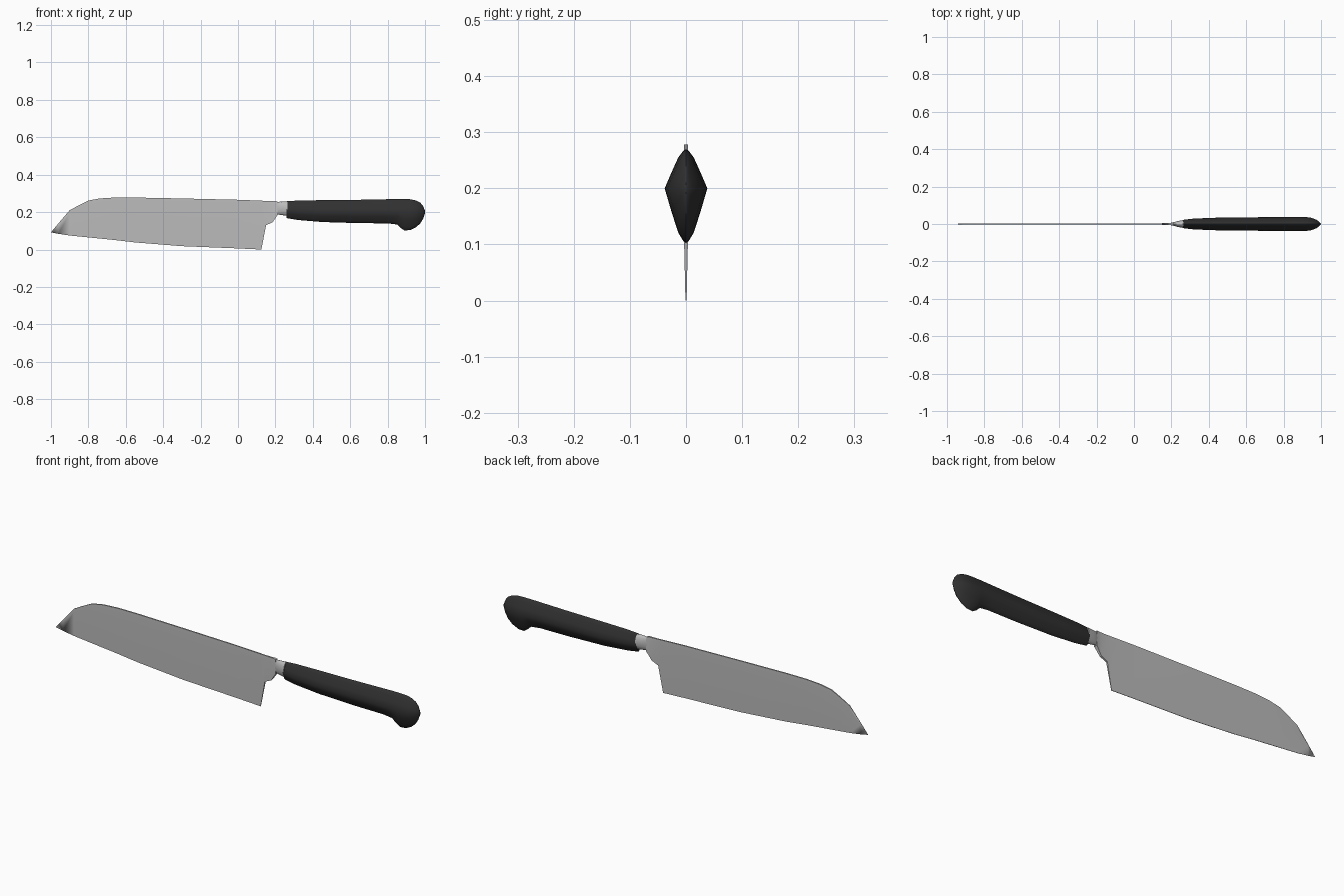
import bpy, bmesh, math

cube = bpy.data.objects.get("Cube")
if cube:
    bpy.data.objects.remove(cube, do_unlink=True)


def material(name, colour, roughness):
    m = bpy.data.materials.new(name)
    m.use_nodes = True
    m.diffuse_color = (*colour, 1)
    bsdf = m.node_tree.nodes["Principled BSDF"]
    bsdf.inputs["Base Color"].default_value = (*colour, 1)
    bsdf.inputs["Roughness"].default_value = roughness
    return m


steel = material("steel grey", (0.5, 0.5, 0.5), 0.4)
black = material("handle black", (0.03, 0.03, 0.03), 0.6)


def loft(name, rings, mat, angle):
    """Skin a row of closed rings, cap both ends and smooth below the angle."""
    bm = bmesh.new()
    loops = [[bm.verts.new(p) for p in ring] for ring in rings]
    n = len(loops[0])
    for a, b in zip(loops, loops[1:]):
        for i in range(n):
            j = (i + 1) % n
            bm.faces.new((a[i], a[j], b[j], b[i]))
    bm.faces.new(loops[0])
    bm.faces.new(loops[-1])
    bmesh.ops.remove_doubles(bm, verts=bm.verts, dist=0.0001)
    bmesh.ops.recalc_face_normals(bm, faces=bm.faces)
    mesh = bpy.data.meshes.new(name)
    bm.to_mesh(mesh)
    bm.free()
    mesh.materials.append(mat)
    ob = bpy.data.objects.new(name, mesh)
    bpy.context.collection.objects.link(ob)
    bpy.ops.object.select_all(action='DESELECT')
    ob.select_set(True)
    bpy.context.view_layer.objects.active = ob
    bpy.ops.object.shade_smooth_by_angle(angle=math.radians(angle))
    return ob


def section(half, x, top, mid, bottom, width):
    """Place a unit half outline, mirrored in y, between top and bottom."""
    full = half + [(-u, v) for u, v in reversed(half) if u > 0]
    return [(x, u * width, mid + v * ((top - mid) if v > 0 else (mid - bottom)))
            for u, v in full]


# Blade: columns of x, spine height, edge height, half thickness
columns = [
    (-1.0, .092, .092, 0), (-.96, .14, .084, .001), (-.9, .21, .075, .002),
    (-.85, .237, .07, .003), (-.8, .262, .065, .0035), (-.74, .273, .059, .004),
    (-.66, .278, .051, .004), (-.55, .278, .038, .004), (-.3, .273, .018, .004),
    (0, .266, .006, .004), (.125, .261, 0, .004), (.15, .26, .13, .004),
    (.185, .259, .146, .005), (.2, .259, .168, .007), (.212, .257, .185, .009),
]
blade_rings = []
for x, top, low, t in columns:
    shoulder = top - 0.12 * (top - low)
    edge = t if x > .14 else t * 0.25
    side = [(t * 0.8, top), (t, shoulder), (edge, low)]
    blade_rings.append([(x, y, z) for y, z in side]
                       + [(x, -y, z) for y, z in reversed(side)])
blade = loft("blade", blade_rings, steel, 30)
# The point is rounded over rather than creased
for e in blade.data.edges:
    if min(blade.data.vertices[v].co.x for v in e.vertices) < -.98:
        e.use_edge_sharp = False

# Bolster: oval collar flaring from the blade to the handle
oval = [(math.sin(math.pi * i / 8), math.cos(math.pi * i / 8)) for i in range(9)]
oval[0], oval[-1] = (0, 1), (0, -1)
collar = [(.198, .25, .195, .004), (.21, .255, .188, .009),
          (.235, .256, .184, .016), (.265, .256, .18, .021)]
loft("bolster", [section(oval, x, t, (t + b) / 2, b, w) for x, t, b, w in collar],
     steel, 50)

# Handle: rounded diamond section swelling into a hooked pommel
diamond = [(0, 1), (.14, .95), (.37, .78), (.7, .38), (1, 0),
           (.7, -.4), (.37, -.8), (.14, -.95), (0, -1)]
stations = [
    (.26, .258, .21, .168, .022), (.32, .262, .205, .158, .029),
    (.45, .264, .2, .147, .034), (.65, .266, .2, .141, .036),
    (.8, .269, .2, .14, .037), (.85, .27, .2, .134, .038),
    (.87, .27, .2, .115, .038), (.89, .27, .2, .102, .038),
    (.92, .269, .2, .104, .037), (.95, .263, .2, .118, .033),
    (.975, .25, .2, .14, .023), (.99, .232, .2, .165, .012),
    (1.0, .207, .2, .193, .002),
]
loft("handle", [section(diamond, *s) for s in stations], black, 50)
